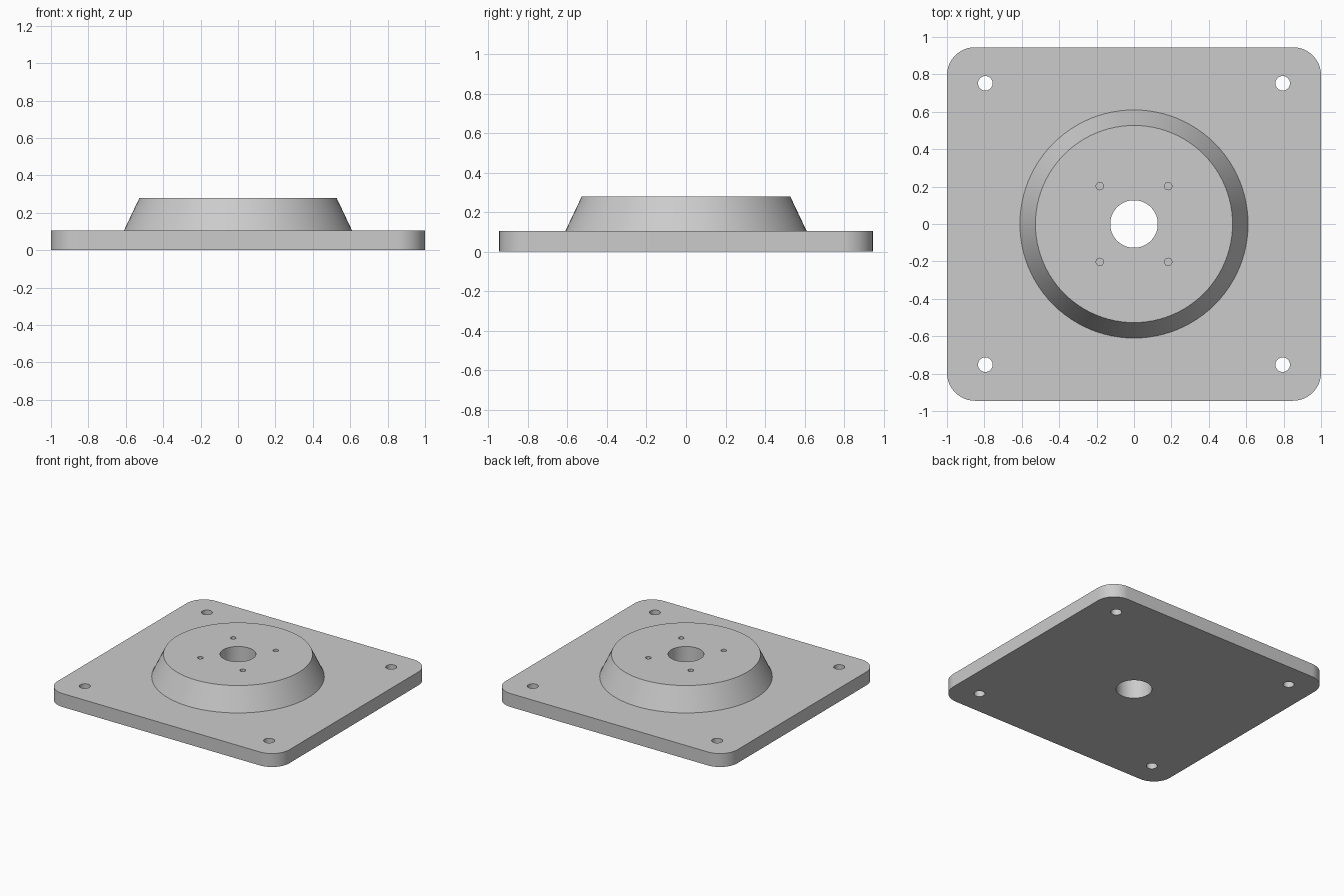
import bpy, bmesh, math

if "Cube" in bpy.data.objects:
    bpy.data.objects.remove(bpy.data.objects["Cube"], do_unlink=True)

HALF_X, HALF_Y, CORNER = 1.0, 0.945, 0.15
PLATE_TOP, BOSS_TOP = 0.105, 0.28

grey = bpy.data.materials.new("plain grey")
grey.use_nodes = True
colour = (0.6, 0.6, 0.6, 1)
grey.diffuse_color = colour
grey.node_tree.nodes["Principled BSDF"].inputs["Base Color"].default_value = colour


def prism(name, rings):
    """Solid skinned through rings of points, capped at both ends."""
    bm = bmesh.new()
    loops = [[bm.verts.new(p) for p in ring] for ring in rings]
    n = len(loops[0])
    for a, b in zip(loops, loops[1:]):
        for i in range(n):
            j = (i + 1) % n
            bm.faces.new((a[i], a[j], b[j], b[i]))
    bm.faces.new(loops[0][::-1])
    bm.faces.new(loops[-1])
    mesh = bpy.data.meshes.new(name)
    bm.to_mesh(mesh)
    bm.free()
    obj = bpy.data.objects.new(name, mesh)
    bpy.context.collection.objects.link(obj)
    mesh.materials.append(grey)
    return obj


def circle(r, z, x=0, y=0, n=96):
    return [(x + r * math.cos(math.tau * i / n), y + r * math.sin(math.tau * i / n), z)
            for i in range(n)]


def rounded_rect(z, steps=16):
    points = []
    for k, (sx, sy) in enumerate([(1, 1), (-1, 1), (-1, -1), (1, -1)]):
        for i in range(steps + 1):
            a = (k + i / steps) * math.pi / 2
            points.append((sx * (HALF_X - CORNER) + CORNER * math.cos(a),
                           sy * (HALF_Y - CORNER) + CORNER * math.sin(a), z))
    return points


def combine(target, other, operation):
    """Apply a boolean and remove the second solid."""
    mod = target.modifiers.new("cut", 'BOOLEAN')
    mod.operation, mod.solver, mod.object = operation, 'EXACT', other
    bpy.context.view_layer.objects.active = target
    bpy.ops.object.modifier_apply(modifier=mod.name)
    bpy.data.objects.remove(other, do_unlink=True)


# Rounded base plate with the tapered boss fused on top
plate = prism("mounting_plate", [rounded_rect(0), rounded_rect(PLATE_TOP)])
boss = prism("tapered_boss", [circle(0.61, 0.05), circle(0.61, PLATE_TOP),
                              circle(0.527, BOSS_TOP)])
combine(plate, boss, 'UNION')

# Central bore
combine(plate, prism("bore", [circle(0.127, -0.1), circle(0.127, 0.5)]), 'DIFFERENCE')

# Corner bolt holes go through, pilot holes in the boss are blind
for sx in (-1, 1):
    for sy in (-1, 1):
        for r, x, y, low in ((0.039, 0.795, 0.752, -0.1), (0.02, 0.183, 0.203, 0.12)):
            hole = prism("hole", [circle(r, low, sx * x, sy * y, 32),
                                  circle(r, 0.5, sx * x, sy * y, 32)])
            combine(plate, hole, 'DIFFERENCE')

# Smooth curved walls, crisp edges
bpy.ops.object.select_all(action='DESELECT')
plate.select_set(True)
bpy.context.view_layer.objects.active = plate
bpy.ops.object.shade_smooth_by_angle(angle=math.radians(20))
